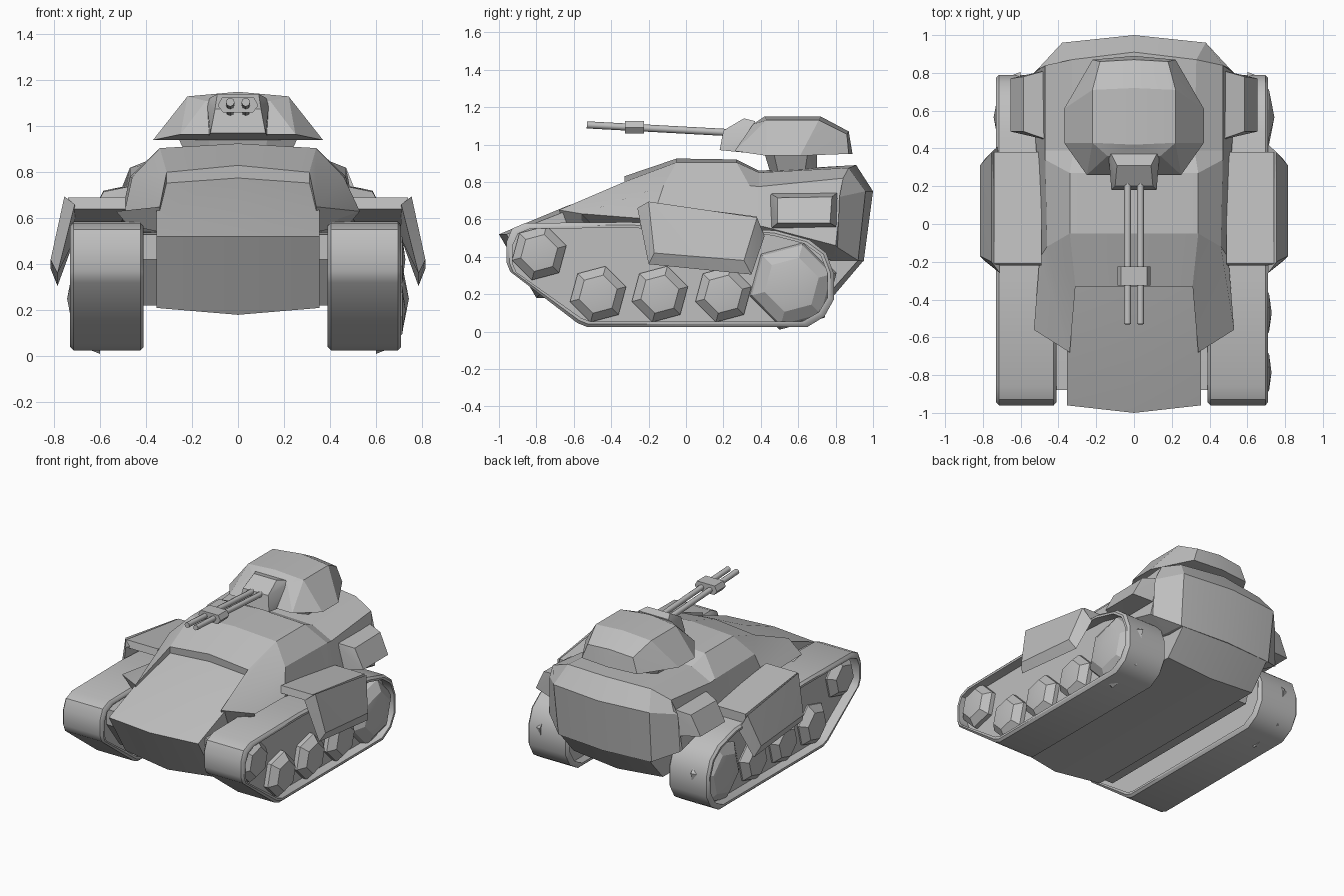
import bpy, bmesh, math
from mathutils import Matrix, Vector

if "Cube" in bpy.data.objects:
    bpy.data.objects.remove(bpy.data.objects["Cube"])

GREY = (0.52, 0.52, 0.52, 1)
paint = bpy.data.materials.new("plain_grey")
paint.use_nodes = True
paint.diffuse_color = GREY
paint.node_tree.nodes["Principled BSDF"].inputs["Base Color"].default_value = GREY


def finish(name, bm, angle=18):
    """Turn a bmesh into a named object; edges above the angle stay sharp."""
    bmesh.ops.recalc_face_normals(bm, faces=bm.faces)
    for f in bm.faces:
        f.smooth = True
    for e in bm.edges:
        e.smooth = e.calc_face_angle(math.pi) < math.radians(angle)
    mesh = bpy.data.meshes.new(name)
    bm.to_mesh(mesh)
    bm.free()
    mesh.materials.append(paint)
    ob = bpy.data.objects.new(name, mesh)
    bpy.context.collection.objects.link(ob)
    return ob


def both(pts):
    return pts + [(-x, y, z) for x, y, z in pts if x]


def hull(name, pts):
    """Faceted solid around a set of corner points."""
    bm = bmesh.new()
    for p in pts:
        bm.verts.new(p)
    res = bmesh.ops.convex_hull(bm, input=bm.verts)
    loose = [g for g in res["geom_interior"] if isinstance(g, bmesh.types.BMVert)]
    bmesh.ops.delete(bm, geom=loose, context='VERTS')
    bmesh.ops.dissolve_limit(bm, angle_limit=0.03, verts=bm.verts, edges=bm.edges)
    return finish(name, bm)


def skin(bm, rings):
    """Join matching rings of points with quads."""
    vs = [[bm.verts.new(p) for p in r] for r in rings]
    for a, b in zip(vs, vs[1:]):
        for i in range(len(a)):
            j = (i + 1) % len(a)
            bm.faces.new((a[i], a[j], b[j], b[i]))
    return vs


def mirrored_hulls(name, pts):
    for side, s in (("left", 1), ("right", -1)):
        hull(side + "_" + name, [(s * x, y, z) for x, y, z in pts])


# Lower hull: side profile with a slight centre ridge and a bowed front plate
centre = [(-1, .52), (-.64, .67), (-.33, .775), (.4, .75), (.9, .7), (.95, .38), (.78, .18), (-.8, .18)]
edge = [(-.96, .52), (-.64, .645), (-.33, .75), (.4, .72), (.87, .68), (.92, .38), (.77, .21), (-.77, .21)]
bm = bmesh.new()
vs = skin(bm, [[(x, y, z) for y, z in prof]
               for x, prof in ((-.355, edge), (0, centre), (.355, edge))])
bm.faces.new(vs[0])
bm.faces.new(vs[-1])
finish("lower_hull", bm)

# Superstructure: half rings running bottom centre, inner, widest, shoulder, roof edge, roof centre
halves = [
    [(0, -.32, .5), (.36, -.5, .5), (.48, -.5, .57), (.34, -.64, .54), (.31, -.32, .68), (0, -.32, .7)],
    [(0, -.33, .5), (.36, -.56, .57), (.53, -.56, .63), (.34, -.68, .65), (.31, -.33, .8), (0, -.33, .83)],
    [(0, -.05, .5), (.38, -.1, .5), (.5, -.18, .6), (.46, -.12, .78), (.34, -.05, .905), (0, -.05, .925)],
    [(0, .27, .45), (.38, .3, .45), (.51, .3, .58), (.47, .34, .78), (.34, .27, .905), (0, .27, .92)],
    [(0, .39, .45), (.38, .4, .45), (.52, .42, .56), (.47, .39, .775), (.32, .39, .85), (0, .39, .86)],
    [(0, .78, .36), (.38, .78, .38), (.53, .8, .46), (.47, .84, .82), (.33, .87, .875), (0, .91, .89)],
    [(0, .95, .375), (.37, .92, .38), (.52, .81, .45), (.51, .82, .72), (.38, .96, .75), (0, 1, .75)],
]
rings = [h + [(-x, y, z) for x, y, z in h[-2:0:-1]] for h in halves]
bm = bmesh.new()
end = skin(bm, rings)[-1]
for quad in ((0, 1, 4, 5), (1, 2, 3, 4), (0, 9, 6, 5), (9, 8, 7, 6)):
    bm.faces.new([end[i] for i in quad])
finish("superstructure", bm)

# Tracks: closed band outline with recessed side panels, set slightly off centre
outline = [(-.96, .37), (-.94, .32), (-.58, .045), (-.53, .025), (.65, .025), (.74, .08), (.79, .17),
           (.79, .31), (.75, .42), (.66, .49), (.48, .54), (-.3, .585), (-.86, .58), (-.93, .55), (-.96, .48)]


def shrunk(d):
    return [(y + d * (-.07 - y) / .8, z + d * (.3 - z) / .28) for y, z in outline]


for side, s in (("left", 1), ("right", -1)):
    layers = [(.46, .03), (.4, .03), (.4, .015), (.415, 0), (.705, 0), (.72, .015), (.72, .03), (.65, .03)]
    bm = bmesh.new()
    vs = skin(bm, [[(s * x - .01, y, z) for y, z in shrunk(d)] for x, d in layers])
    bm.faces.new(vs[0])
    bm.faces.new(vs[-1])
    finish(side + "_track", bm, 40)

    # Faceted six-sided road wheels: stacked rings closed by a pointed hub
    wheels = [("front_wheel", -.785, .42, .15, 1), ("road_wheel_1", -.47, .2, .155, 1),
              ("road_wheel_2", -.14, .2, .155, 1), ("road_wheel_3", .2, .2, .155, 1),
              ("drive_wheel", .565, .25, .22, 1.13)]
    for name, y, z, r, flare in wheels:
        bm = bmesh.new()
        steps = [(.6, r * flare), (.67, r), (.715, r * .68)]
        vs = skin(bm, [[(s * x, y + q * math.cos(t), z + q * math.sin(t))
                        for t in [.26 + math.tau * i / 6 for i in range(6)]]
                       for x, q in steps])
        hub = bm.verts.new((s * (.695 + r * .22), y, z))
        for i in range(6):
            bm.faces.new((vs[-1][i], vs[-1][(i + 1) % 6], hub))
        bm.faces.new(vs[0])
        finish(side + "_" + name, bm)

# Mounts joining tracks to the hull
mirrored_hulls("track_mount", [(x, y, z) for x in (.345, .43) for y, z in
                               ((-.88, .42), (-.88, .53), (-.73, .22), (.62, .22), (.7, .45), (-.1, .55))])

# Side armour: shelf and hanging outer plate
mirrored_hulls("armour_shelf", [(x, y, z) for x in (.49, .74) for y, z in
                                ((-.21, .69), (-.22, .64), (.38, .615), (.38, .55))])
mirrored_hulls("armour_plate", [(.755, -.2, .695), (.755, .38, .61), (.815, .31, .38), (.815, -.17, .42),
                                (.71, -.26, .66), (.71, .42, .51), (.785, .35, .305), (.785, -.2, .36)])

# Rear side pods
mirrored_hulls("rear_pod", [(.44, .44, .745), (.44, .82, .75), (.44, .44, .54), (.44, .82, .55),
                            (.585, .49, .715), (.585, .78, .72), (.655, .49, .58), (.655, .77, .58)])

# Turret
hull("turret_neck", both([(.26, .47, .95), (.26, .65, .95), (.13, .42, .95), (.13, .7, .95),
                          (.2, .5, .82), (.2, .63, .82), (.1, .46, .82), (.1, .7, .82)]))
hull("turret", both([(.37, .43, .94), (.37, .61, .94), (.22, .87, .95), (0, .89, .95), (.25, .26, .965),
                     (.22, .43, 1.13), (.22, .71, 1.13), (0, .42, 1.15), (0, .72, 1.15),
                     (.18, .86, 1.055), (0, .87, 1.07), (.14, .36, 1.11)]))
hull("gun_mantlet", both([(.12, .18, .97), (.1, .2, 1.075), (.09, .31, 1.14), (.12, .37, 1.125),
                          (.135, .37, 1.1), (.13, .33, .955)]))

# Twin barrels and their clamp
start, tip = Vector((0, .3, 1.06)), Vector((0, -.53, 1.105))
for side, x in (("left", .034), ("right", -.034)):
    bm = bmesh.new()
    axis = tip - start
    place = Matrix.Translation((start + tip) / 2 + Vector((x, 0, 0))) @ axis.to_track_quat('Z', 'Y').to_matrix().to_4x4()
    bmesh.ops.create_cone(bm, cap_ends=True, segments=8, radius1=.019, radius2=.019,
                          depth=axis.length, matrix=place)
    finish(side + "_barrel", bm, 50)
hull("barrel_clamp", both([(x, y + dy, z) for x, z in ((.088, 1.09), (.065, 1.06), (.07, 1.125))
                           for y, dy in ((-.325, 0), (-.325, .1))]))
